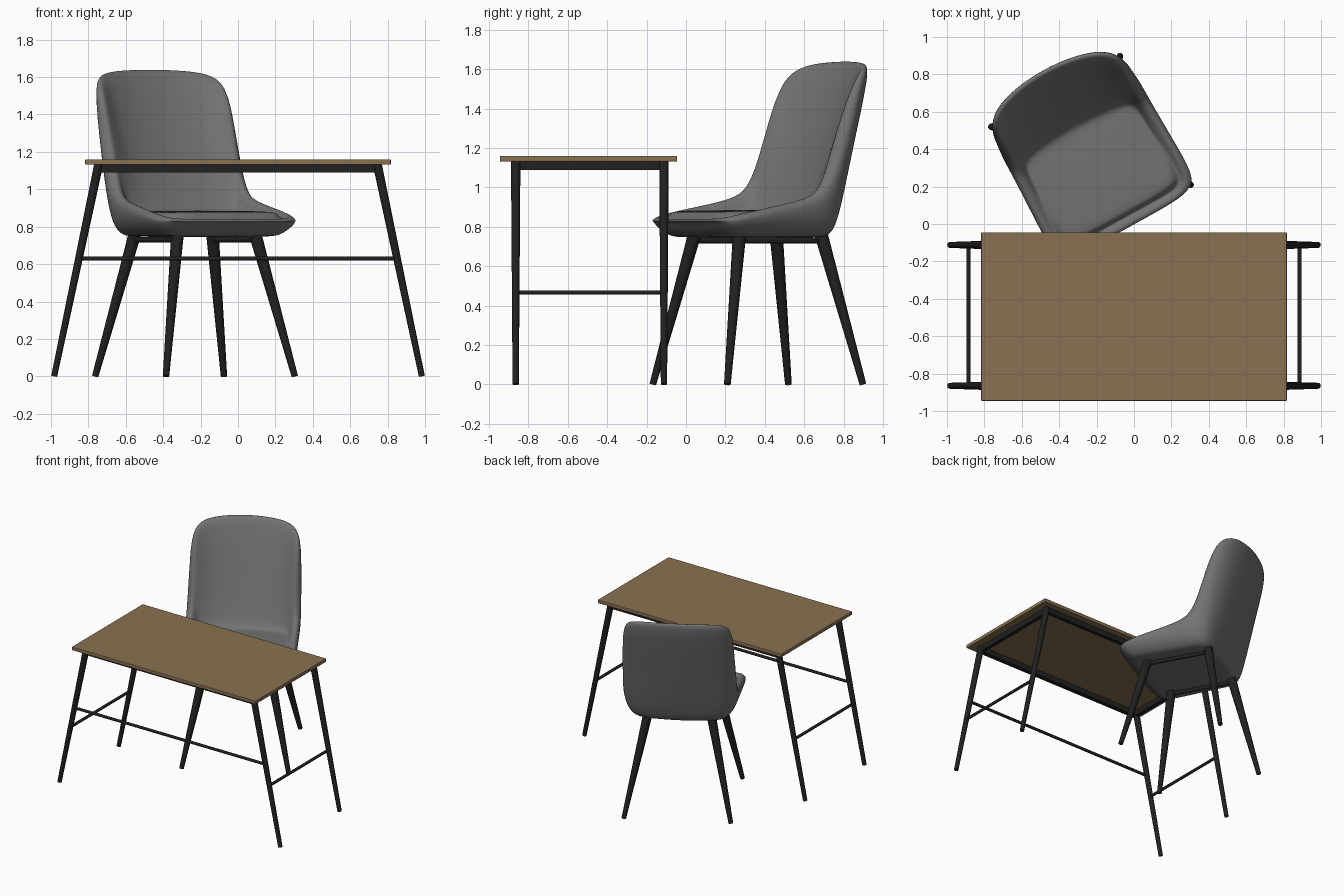
import bpy, bmesh, math
from mathutils import Vector, Matrix

default = bpy.context.scene.objects.get("Cube")
if default:
    bpy.data.objects.remove(default, do_unlink=True)


def material(name, rgb):
    mat = bpy.data.materials.new(name)
    mat.use_nodes = True
    color = (*rgb, 1)
    mat.diffuse_color = color
    bsdf = next(n for n in mat.node_tree.nodes if n.type == 'BSDF_PRINCIPLED')
    bsdf.inputs["Base Color"].default_value = color
    bsdf.inputs["Roughness"].default_value = 0.7
    return mat


wood = material("brown wood", (0.25, 0.165, 0.083))
metal = material("black metal", (0.015, 0.015, 0.015))
fabric = material("grey fabric", (0.17, 0.17, 0.17))


def finish(bm, name, mat, smooth=False):
    bmesh.ops.recalc_face_normals(bm, faces=bm.faces)
    for face in bm.faces:
        face.smooth = smooth
    mesh = bpy.data.meshes.new(name)
    bm.to_mesh(mesh)
    bm.free()
    mesh.materials.append(mat)
    obj = bpy.data.objects.new(name, mesh)
    bpy.context.collection.objects.link(obj)
    return obj


def box(name, mat, center, size, bevel=0.0):
    bm = bmesh.new()
    bmesh.ops.create_cube(bm, size=1)
    bmesh.ops.scale(bm, vec=size, verts=bm.verts)
    bmesh.ops.translate(bm, vec=center, verts=bm.verts)
    obj = finish(bm, name, mat)
    if bevel:
        mod = obj.modifiers.new("soft edge", 'BEVEL')
        mod.width = bevel
        mod.segments = 2
    return obj


def rod(name, start, end, r_start, r_end):
    """Tapered round bar between two points."""
    start, end = Vector(start), Vector(end)
    axis = end - start
    bm = bmesh.new()
    bmesh.ops.create_cone(bm, cap_ends=True, segments=20, radius1=r_start,
                          radius2=r_end, depth=axis.length)
    turn = axis.to_track_quat('Z', 'Y').to_matrix().to_4x4()
    bmesh.ops.transform(bm, matrix=Matrix.Translation((start + end) / 2) @ turn,
                        verts=bm.verts)
    obj = finish(bm, name, metal)
    bpy.ops.object.select_all(action='DESELECT')
    obj.select_set(True)
    bpy.context.view_layer.objects.active = obj
    bpy.ops.object.shade_smooth_by_angle(angle=math.radians(40))
    return obj


# Table: top, rails, splayed legs and stretchers
FRONT, BACK = -0.865, -0.112
MIDDLE = (FRONT + BACK) / 2
box("table_top", wood, (0, -0.495, 1.146), (1.635, 0.9, 0.028), 0.004)
for y, place in ((FRONT, "front"), (BACK, "back")):
    box(f"{place}_rail", metal, (0, y, 1.111), (1.48, 0.03, 0.042))
    for side, label in ((1, "left"), (-1, "right")):
        rod(f"table_{place}_{label}_leg", (side * 0.983, y, 0),
            (side * 0.745, y, 1.132), 0.016, 0.024)
for side, label in ((1, "left"), (-1, "right")):
    box(f"{label}_rail", metal, (side * 0.74, MIDDLE, 1.111),
        (0.03, BACK - FRONT, 0.042))
    rod(f"{label}_stretcher", (side * 0.884, FRONT, 0.467),
        (side * 0.884, BACK, 0.467), 0.011, 0.011)
rod("front_stretcher", (-0.85, FRONT, 0.63), (0.85, FRONT, 0.63), 0.011, 0.011)

# Chair placement: parts are made facing the front, then turned
placement = Matrix.Translation((-0.23, 0.365, 0)) @ Matrix.Rotation(math.radians(28.8), 4, 'Z')

chair = []
for sx, side in ((1, "left"), (-1, "right")):
    for sy, place in ((-1, "front"), (1, "back")):
        chair.append(rod(f"chair_{place}_{side}_leg", (sx * 0.393, sy * 0.393, 0),
                         (sx * 0.235, sy * 0.235, 0.77), 0.017, 0.034))
    chair.append(rod(f"under_seat_{side}_bar", (sx * 0.24, -0.24, 0.73),
                     (sx * 0.24, 0.24, 0.73), 0.015, 0.015))

# Chair shell stations from front centre to back centre:
# rim (side, forward, height), underside (side, forward), seat (side, forward)
stations = (
    ((0, .44, .85), (0, .36), (0, .36)),
    ((.2, .44, .85), (.2, .36), (.18, .36)),
    ((.37, .43, .85), (.33, .35), (.31, .35)),
    ((.425, .36, .87), (.36, .3), (.34, .3)),
    ((.425, .15, .91), (.35, .12), (.345, .12)),
    ((.42, -.08, .95), (.34, -.06), (.34, -.05)),
    ((.42, -.17, 1), (.34, -.13), (.335, -.11)),
    ((.42, -.24, 1.13), (.335, -.18), (.32, -.14)),
    ((.415, -.31, 1.35), (.32, -.22), (.3, -.16)),
    ((.41, -.39, 1.57), (.29, -.25), (.26, -.17)),
    ((.34, -.48, 1.63), (.22, -.27), (.2, -.18)),
    ((.18, -.53, 1.645), (.11, -.28), (.1, -.185)),
    ((0, -.545, 1.65), (0, -.285), (0, -.19)),
)


def section(rim, base, seat):
    """Points from the underside, over the rim and down to the seat."""
    rim = Vector(rim)
    under = Vector((*base, 0.752))
    seat = Vector((*seat, 0.872))
    belly = Vector((base[0] * 1.17, base[1] * 1.13, 0.805))
    inward = Vector((seat.x - rim.x, seat.y - rim.y, 0)).normalized()
    lip = rim + inward * 0.065 - Vector((0, 0, 0.03))
    outer = belly.lerp(rim, 0.5)
    outer.x *= 1.03
    inner = lip.lerp(seat, 0.5)
    center = Vector((0, 0.09, 0.887))
    return [Vector((under.x * 0.85, under.y * 0.85, 0.745)), under, belly, outer,
            rim - Vector((0, 0, 0.025)), rim + inward * 0.03, lip, inner,
            seat, seat.lerp(center, 0.12) + Vector((0, 0, 0.012))]


half = [section(*s) for s in stations]
mirrored = [[Vector((-p.x, p.y, p.z)) for p in col] for col in half[-2:0:-1]]
bm = bmesh.new()
columns = [[bm.verts.new((p.x, -p.y, p.z)) for p in col] for col in half + mirrored]
for i, col in enumerate(columns):
    following = columns[(i + 1) % len(columns)]
    for k in range(len(col) - 1):
        bm.faces.new((col[k], following[k], following[k + 1], col[k + 1]))
for k in (0, -1):
    bm.faces.new([col[k] for col in columns])
shell = finish(bm, "chair_shell", fabric, smooth=True)
sub = shell.modifiers.new("smooth shell", 'SUBSURF')
sub.levels = sub.render_levels = 2
chair.append(shell)

for part in chair:
    part.data.transform(placement)
